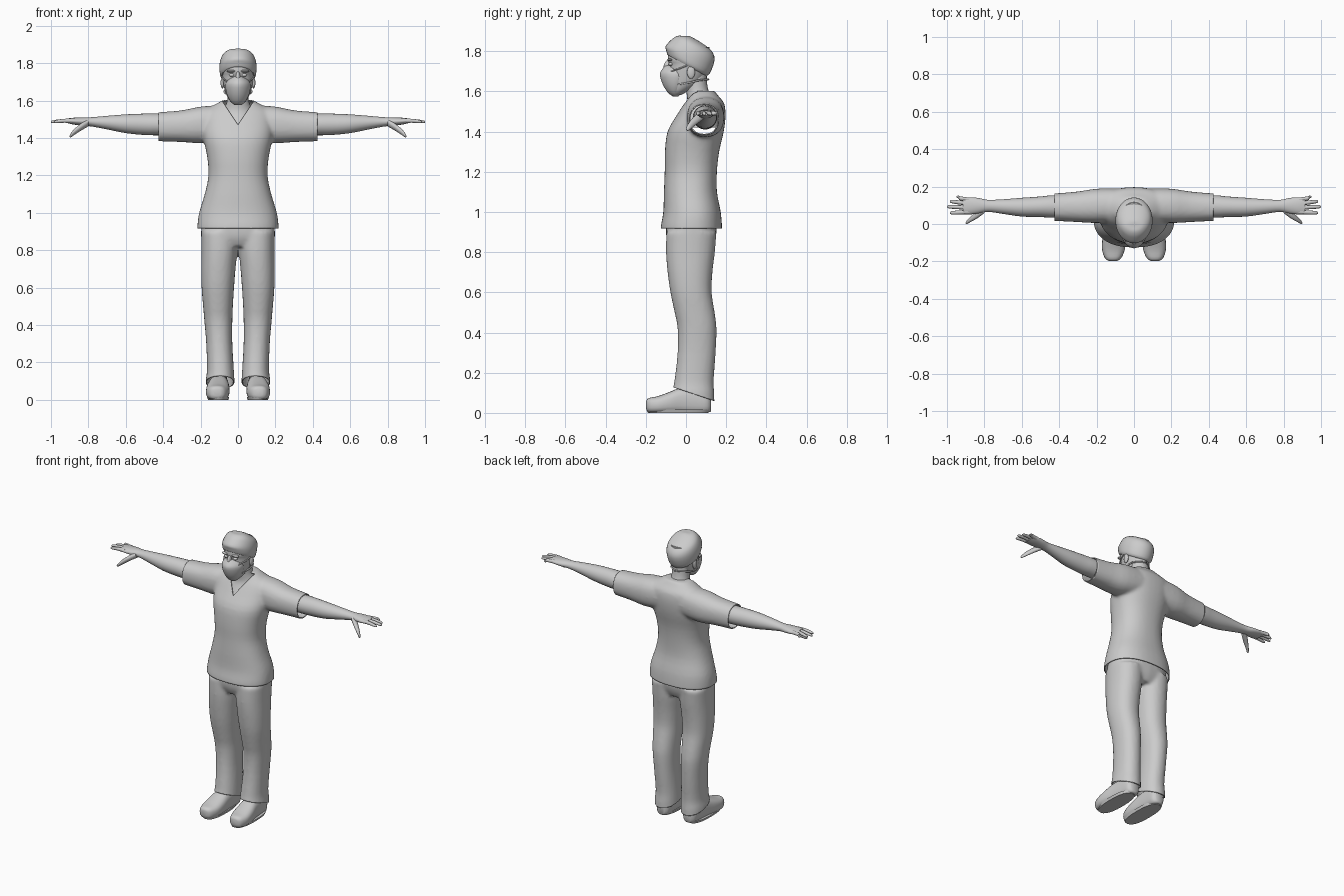
import bpy, bmesh, math
from mathutils import Vector

if "Cube" in bpy.data.objects:
    bpy.data.objects.remove(bpy.data.objects["Cube"])

grey = bpy.data.materials.new("plain_grey")
grey.diffuse_color = (0.6, 0.6, 0.6, 1)
grey.use_nodes = True
grey.node_tree.nodes["Principled BSDF"].inputs["Base Color"].default_value = grey.diffuse_color


def spline(rows, steps):
    """Catmull-Rom rows in between the given rows."""
    out = []
    for i in range(len(rows) - 1):
        p = [Vector(rows[max(0, min(len(rows) - 1, i + k))]) for k in (-1, 0, 1, 2)]
        for j in range(steps):
            t = j / steps
            out.append(0.5 * (2 * p[1] + (p[2] - p[0]) * t
                              + (2 * p[0] - 5 * p[1] + 4 * p[2] - p[3]) * t * t
                              + (3 * p[1] - p[0] - 3 * p[2] + p[3]) * t ** 3))
    return out + [Vector(rows[-1])]


def finish(ob, angle=50):
    bpy.ops.object.select_all(action='DESELECT')
    ob.select_set(True)
    bpy.context.view_layer.objects.active = ob
    bpy.ops.object.shade_smooth_by_angle(angle=math.radians(angle))
    return ob


def loft(name, axis, rings, n=24, steps=3, power=2.0, side=1, floor=None):
    """Closed skin over ellipses: (position, centre u, centre v, radius u, radius v, tilt)."""
    bm = bmesh.new()
    loops = []
    for t, u, v, ru, rv, tilt in spline([tuple(r) + (0,) * (6 - len(r)) for r in rings], steps):
        loop = []
        for k in range(n):
            c, s = math.cos(2 * math.pi * k / n), math.sin(2 * math.pi * k / n)
            a = u + ru * math.copysign(abs(c) ** (2 / power), c)
            dv = rv * math.copysign(abs(s) ** (2 / power), s)
            p = {'x': (t, a, v + dv), 'y': (a, t, v + dv), 'z': (a, v + dv, t + tilt * dv)}[axis]
            z = p[2] if floor is None else max(floor, p[2])
            loop.append(bm.verts.new((side * p[0], p[1], z)))
        loops.append(loop)
    for a, b in zip(loops, loops[1:]):
        for k in range(n):
            bm.faces.new((a[k], a[(k + 1) % n], b[(k + 1) % n], b[k]))
    bm.faces.new(loops[0])
    bm.faces.new(loops[-1])
    bmesh.ops.recalc_face_normals(bm, faces=bm.faces)
    me = bpy.data.meshes.new(name)
    bm.to_mesh(me)
    bm.free()
    me.materials.append(grey)
    ob = bpy.data.objects.new(name, me)
    bpy.context.collection.objects.link(ob)
    return finish(ob)


def fuse(name, parts, cuts, neck=False):
    """Blend parts into one cloth shell, then trim it open at the cut planes."""
    bpy.ops.object.select_all(action='DESELECT')
    for p in parts:
        p.select_set(True)
    ob = bpy.context.view_layer.objects.active = parts[0]
    bpy.ops.object.join()
    ob.name = name
    rm = ob.modifiers.new("blend", 'REMESH')
    rm.mode, rm.voxel_size = 'VOXEL', 0.01
    sm = ob.modifiers.new("relax", 'SMOOTH')
    sm.factor, sm.iterations = 0.5, 6
    for m in ("blend", "relax"):
        bpy.ops.object.modifier_apply(modifier=m)
    bm = bmesh.new()
    bm.from_mesh(ob.data)

    def cut(co, no, clear):
        bmesh.ops.bisect_plane(bm, geom=bm.verts[:] + bm.edges[:] + bm.faces[:],
                               plane_co=co, plane_no=no, clear_outer=clear)
    for co, no in cuts:
        cut(co, no, True)
    if neck:  # V-shaped neckline
        for s in (-1, 1):
            cut((0, 0, 1.47), (-1.5 * s, 0, 1), False)
        gone = [f for f in bm.faces
                if f.calc_center_median().y < 0.06
                and f.calc_center_median().z > 1.47 + 1.5 * abs(f.calc_center_median().x)]
        bmesh.ops.delete(bm, geom=gone, context='FACES')
    bm.to_mesh(ob.data)
    bm.free()
    ob.data.materials.clear()
    ob.data.materials.append(grey)
    finish(ob)
    so = ob.modifiers.new("cloth", 'SOLIDIFY')
    so.thickness, so.offset = 0.006, -1
    return ob


def ball(name, loc, size):
    bpy.ops.mesh.primitive_uv_sphere_add(segments=16, ring_count=10, location=loc)
    ob = bpy.context.object
    ob.name, ob.scale = name, size
    ob.data.materials.append(grey)
    return finish(ob)


def tube(name, pts, r):
    cu = bpy.data.curves.new(name, 'CURVE')
    cu.dimensions, cu.bevel_depth, cu.bevel_resolution = '3D', r, 1
    sp = cu.splines.new('POLY')
    path = spline(pts, 4)
    sp.points.add(len(path) - 1)
    for q, p in zip(sp.points, path):
        q.co = (*p, 1)
    cu.materials.append(grey)
    bpy.context.collection.objects.link(bpy.data.objects.new(name, cu))


# Shirt: trunk and two sleeves
shirt = [loft("trunk", 'z', [
    (0.89, 0, .027, .215, .152), (0.93, 0, .027, .217, .152), (1.0, 0, .03, .208, .143),
    (1.1, 0, .022, .178, .132), (1.2, 0, .024, .158, .13), (1.3, 0, .03, .165, .135),
    (1.4, 0, .048, .185, .14), (1.48, 0, .075, .19, .122), (1.54, 0, .09, .18, .1),
    (1.575, 0, .088, .13, .075), (1.603, 0, .08, .078, .062)], n=40, power=2.3)]
for s in (-1, 1):
    shirt.append(loft("sleeve", 'x', [
        (.08, .1, 1.48, .09, .095), (.2, .097, 1.47, .092, .098), (.3, .092, 1.463, .082, .085),
        (.42, .09, 1.46, .074, .078), (.46, .09, 1.46, .074, .078)], side=s, power=2.3))
fuse("shirt", shirt, [((0, 0, .917), (0, 0, -1)), ((.425, 0, 0), (1, 0, 0)),
                      ((-.425, 0, 0), (-1, 0, 0))], neck=True)

# Trousers: hips and two legs, with hems sloping down to the heel
legs = [loft("hips", 'z', [(.82, 0, .025, .13, .1), (.87, 0, .025, .185, .122),
                           (.93, 0, .027, .198, .127), (1.0, 0, .027, .19, .122)], power=2.3)]
for s in (-1, 1):
    legs.append(loft("leg", 'z', [
        (.03, .096, .035, .077, .107), (.1, .096, .036, .077, .105), (.16, .094, .04, .072, .098),
        (.3, .1, .053, .07, .095), (.42, .105, .055, .075, .097), (.5, .107, .043, .08, .1),
        (.6, .108, .025, .087, .103), (.7, .105, .02, .092, .112), (.8, .1, .022, .096, .122),
        (.9, .1, .027, .098, .125)], side=s, power=2.2))
fuse("trousers", legs, [((0, .035, .095), (0, -.33, -1)), ((0, 0, .97), (0, 0, 1))])

for s in (-1, 1):
    # Shoe with ankle
    loft("shoe", 'y', [
        (-.198, .112, .04, .02, .02), (-.185, .112, .038, .042, .036), (-.14, .11, .04, .06, .043),
        (-.08, .107, .05, .062, .055), (-.02, .103, .06, .055, .068), (.05, .1, .06, .05, .07),
        (.105, .098, .055, .045, .06), (.125, .098, .05, .025, .04)],
        power=2.6, side=s, floor=.003)
    loft("shoe_sole", 'z', [(0, .106, -.04, .054, .15), (.016, .106, -.04, .06, .157)],
         steps=1, power=2.5, side=s)
    loft("ankle", 'z', [(.06, .1, .04, .04, .055), (.22, .1, .045, .04, .05)], steps=1, side=s)

    # Arm running into the palm
    loft("arm", 'x', [
        (.2, .095, 1.47, .06, .06), (.42, .094, 1.472, .06, .058), (.5, .092, 1.473, .055, .057),
        (.6, .09, 1.476, .05, .05), (.7, .093, 1.482, .039, .036), (.78, .097, 1.486, .032, .025),
        (.83, .098, 1.488, .041, .022), (.88, .097, 1.49, .046, .018),
        (.915, .096, 1.492, .043, .012)], side=s)
    # Four fingers and a thumb
    for base, tip, end in ((.13, .145, .95), (.109, .12, .985), (.087, .092, 1.0), (.064, .06, .985)):
        loft("finger", 'x', [(.88, base, 1.491, .011, .012), (.93, (base + tip) / 2, 1.492, .011, .011),
                             (end - .012, tip, 1.487, .009, .008), (end, tip, 1.485, .003, .003)],
             n=10, side=s)
    loft("thumb", 'x', [(.8, .08, 1.482, .022, .02), (.84, .05, 1.458, .021, .019),
                        (.875, .024, 1.432, .014, .016), (.893, .01, 1.415, .01, .011),
                        (.9, .005, 1.409, .003, .004)], n=12, side=s)

# Neck spreading into the upper chest
loft("neck", 'z', [(1.42, 0, .06, .13, .115), (1.48, 0, .07, .115, .095), (1.54, 0, .075, .085, .07),
                   (1.59, 0, .06, .06, .057), (1.64, 0, .052, .055, .053), (1.7, 0, .05, .056, .053)])

# Head, nose, eyes, ears
loft("head", 'z', [(1.582, 0, -.045, .025, .02), (1.6, 0, -.035, .045, .043),
                   (1.64, 0, -.005, .066, .078), (1.7, 0, .012, .08, .096),
                   (1.735, 0, .016, .084, .1), (1.76, 0, .016, .087, .107),
                   (1.82, 0, .016, .08, .1)], n=32)
ball("nose", (0, -.09, 1.715), (.014, .022, .04))
for s in (-1, 1):
    ball("eye", (.033 * s, -.075, 1.736), (.015, .012, .009))
    ball("brow", (.035 * s, -.08, 1.757), (.026, .014, .007))
    ball("ear", (.083 * s, .025, 1.695), (.01, .02, .032))

# Face mask with upper and lower straps
loft("mask", 'z', [(1.575, 0, -.052, .018, .014), (1.595, 0, -.055, .04, .036),
                   (1.635, 0, -.052, .06, .064), (1.685, 0, -.05, .068, .08),
                   (1.712, 0, -.055, .052, .062), (1.728, 0, -.075, .02, .03)], n=32, power=1.8)
for s in (-1, 1):
    tube("lower_strap", [(.055 * s, -.04, 1.635), (.07 * s, .01, 1.642),
                         (.066 * s, .065, 1.655), (0, .112, 1.66)], .005)
    tube("upper_strap", [(.055 * s, -.075, 1.7), (.077 * s, -.03, 1.715),
                         (.09 * s, .02, 1.735)], .004)

# Surgical cap, tilted down to the nape
loft("cap", 'z', [(1.73, 0, .003, .088, .096, -.55), (1.745, 0, .01, .097, .108, -.52),
                  (1.79, 0, .02, .099, .122, -.28), (1.828, 0, .025, .09, .102, -.25),
                  (1.855, 0, .01, .072, .068, -.2), (1.872, 0, .0, .045, .035, -.15),
                  (1.876, 0, 0, .01, .01, 0)], n=32)
